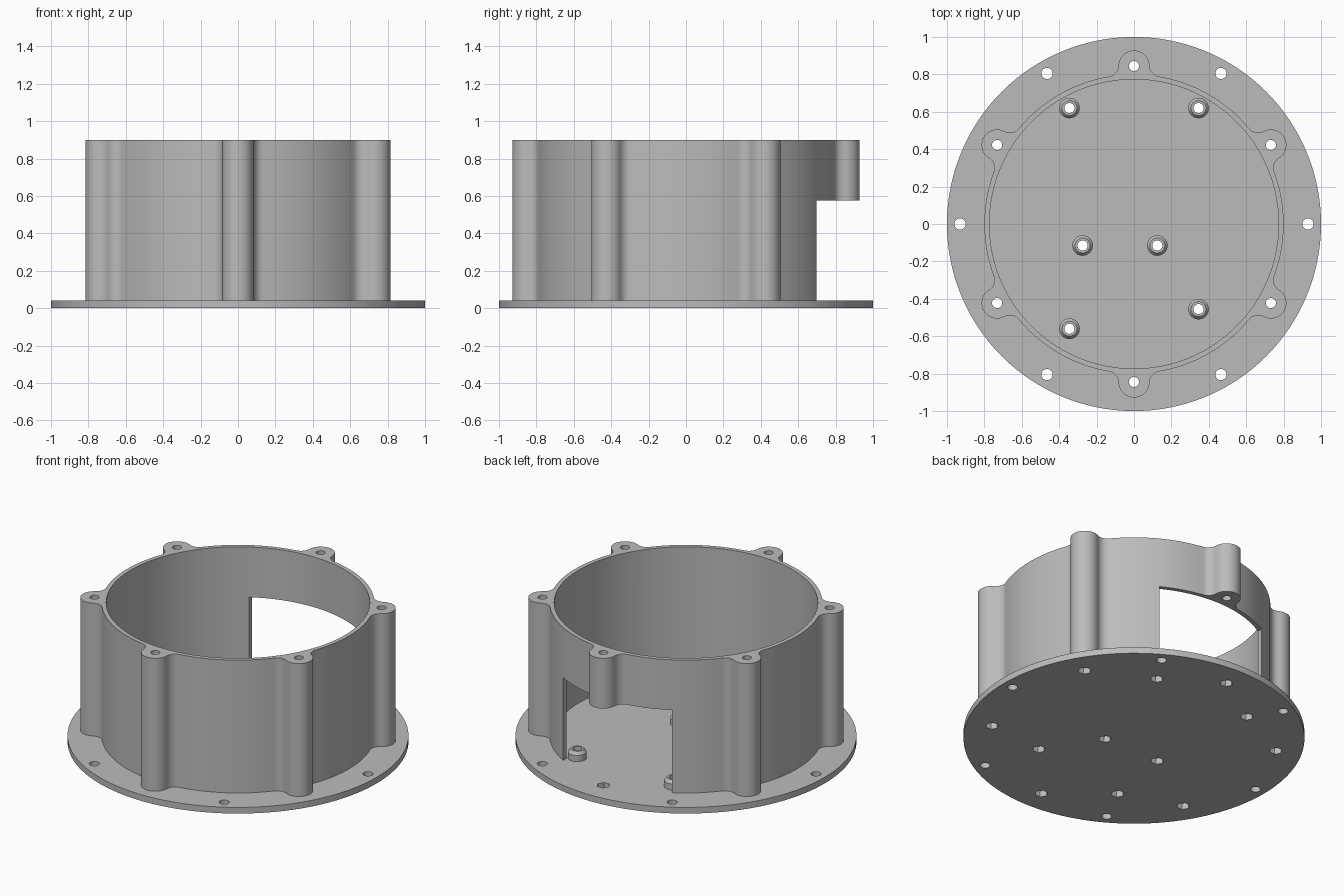
import bpy, bmesh, math
from math import cos, sin, pi, radians
from mathutils import Vector

if "Cube" in bpy.data.objects:
    bpy.data.objects.remove(bpy.data.objects["Cube"])

PLATE_TOP, RIM_TOP, WINDOW_TOP = 0.04, 0.9, 0.575
WALL_OUT, WALL_IN = 0.8, 0.773
LOBE_DIST, LOBE_R, FILLET_R, BOLT_R = 0.845, 0.083, 0.06, 0.027

grey = bpy.data.materials.new("grey plastic")
grey.use_nodes = True
colour = (0.5, 0.5, 0.5, 1)
grey.diffuse_color = colour
grey.node_tree.nodes["Principled BSDF"].inputs["Base Color"].default_value = colour


def arc(centre, r, start, end, steps):
    return [centre + Vector((cos(a), sin(a))) * r
            for a in (start + (end - start) * i / steps for i in range(steps + 1))]


def circle(x, y, r, sides):
    return arc(Vector((x, y)), r, 0, 2 * pi, sides)[:-1]


def polar(r, degrees):
    return Vector((cos(radians(degrees)), sin(radians(degrees)))) * r


def prisms(name, outlines, z0, z1):
    """One object made of upright prisms, one for each outline."""
    bm = bmesh.new()
    for pts in outlines:
        base = bm.faces.new([bm.verts.new((p.x, p.y, z0)) for p in pts])
        top = bmesh.ops.extrude_face_region(bm, geom=[base])["geom"]
        verts = [v for v in top if isinstance(v, bmesh.types.BMVert)]
        bmesh.ops.translate(bm, verts=verts, vec=(0, 0, z1 - z0))
    bmesh.ops.recalc_face_normals(bm, faces=bm.faces)
    return finish(name, bm)


def finish(name, bm):
    mesh = bpy.data.meshes.new(name)
    bm.to_mesh(mesh)
    bm.free()
    mesh.materials.append(grey)
    obj = bpy.data.objects.new(name, mesh)
    bpy.context.collection.objects.link(obj)
    return obj


def activate(obj):
    bpy.ops.object.select_all(action="DESELECT")
    obj.select_set(True)
    bpy.context.view_layer.objects.active = obj


def cut(obj, cutter):
    activate(obj)
    mod = obj.modifiers.new("cut", "BOOLEAN")
    mod.operation, mod.solver, mod.object = "DIFFERENCE", "EXACT", cutter
    bpy.ops.object.modifier_apply(modifier=mod.name)
    bpy.data.objects.remove(cutter)


def smooth(obj):
    activate(obj)
    bpy.ops.object.shade_smooth_by_angle(angle=radians(30))


lobes = [polar(LOBE_DIST, 30 + 60 * i) for i in range(6)]
standoffs = [Vector(p) for p in ((-0.345, 0.62), (0.345, 0.62), (-0.275, -0.115),
                                 (0.125, -0.115), (0.345, -0.455), (-0.345, -0.56))]

# Base plate with round flange holes and hexagonal nut holes
plate = prisms("base_plate", [circle(0, 0, 1, 128)], 0, PLATE_TOP)
flange = [polar(0.93, 60 * i) for i in range(6)]
holes = [circle(p.x, p.y, 0.03, 24) for p in flange]
holes += [circle(p.x, p.y, 0.039, 6) for p in lobes + standoffs]
cut(plate, prisms("plate_holes", holes, -0.1, 0.1))
smooth(plate)

# Wall outline: six bolt lobes blended into a ring by concave fillets
a, b = WALL_OUT + FILLET_R, LOBE_R + FILLET_R
swing = math.acos((a * a + LOBE_DIST ** 2 - b * b) / (2 * a * LOBE_DIST))
outline = []
for i, lobe in enumerate(lobes):
    mid = radians(30 + 60 * i)
    f0 = Vector((cos(mid - swing), sin(mid - swing))) * a
    f1 = Vector((cos(mid + swing), sin(mid + swing))) * a
    turn = math.atan2(f1.y - lobe.y, f1.x - lobe.x) - mid
    turn = (turn + pi) % (2 * pi) - pi
    outline += arc(f0, FILLET_R, mid - swing + pi, mid - turn + pi - 2 * pi
                   if mid - turn + pi - (mid - swing + pi) > pi else mid - turn + pi, 8)
    outline += arc(lobe, LOBE_R, mid - turn, mid + turn, 20)[1:]
    outline += arc(f1, FILLET_R, mid + turn + pi, mid + swing + pi, 8)[1:]
    outline += arc(Vector((0, 0)), WALL_OUT, mid + swing, mid + pi / 3 - swing, 16)[1:-1]

wall = prisms("housing_wall", [outline], PLATE_TOP, RIM_TOP)
bores = [circle(0, 0, WALL_IN, 128)] + [circle(p.x, p.y, BOLT_R, 24) for p in lobes]
cut(wall, prisms("wall_bores", bores, -0.1, 1))

# Rear window through the wall and the lower part of the back lobe
window = [Vector(p) for p in ((-0.39, 0.4), (0.39, 0.4), (0.39, 1.1), (-0.39, 1.1))]
cut(wall, prisms("window_cutter", [window], -0.1, WINDOW_TOP))
smooth(wall)

# Chamfered hollow standoffs on the floor
profile = ((BOLT_R, PLATE_TOP), (0.055, PLATE_TOP), (0.055, 0.08), (0.04, 0.1), (BOLT_R, 0.1))
for i, p in enumerate(standoffs):
    bm = bmesh.new()
    rings = [[bm.verts.new((q.x, q.y, z)) for q in circle(p.x, p.y, r, 32)]
             for r, z in profile]
    for j, low in enumerate(rings):
        high = rings[(j + 1) % len(rings)]
        for k in range(32):
            n = (k + 1) % 32
            bm.faces.new((low[k], low[n], high[n], high[k]))
    bmesh.ops.recalc_face_normals(bm, faces=bm.faces)
    smooth(finish(f"standoff_{i + 1}", bm))
